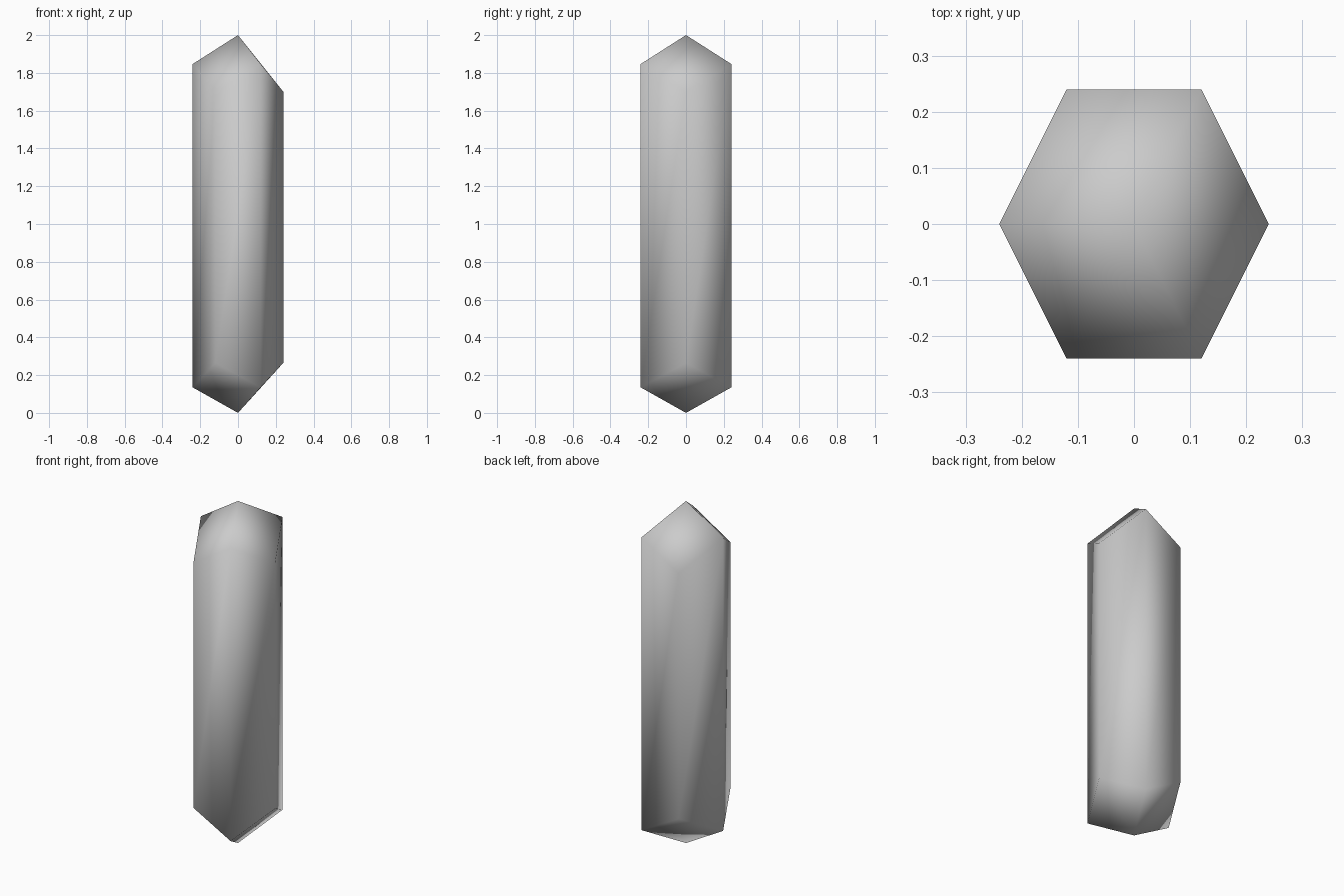
import bpy, bmesh
from math import cos, sin, pi

if "Cube" in bpy.data.objects:
    bpy.data.objects.remove(bpy.data.objects["Cube"])

R = 0.24                      # half width in x and y
SIDES = 6

bm = bmesh.new()

# Hexagonal rings, corners alternating between a deep and a shallow cut
def ring(deep, shallow):
    return [bm.verts.new((R * cos(i * pi / 3),
                          R * sin(i * pi / 3) / sin(pi / 3),
                          shallow if i % 2 else deep)) for i in range(SIDES)]

low, high = ring(0.265, 0.135), ring(1.70, 1.847)
base_tip = bm.verts.new((0, 0, 0))
top_tip = bm.verts.new((0, 0, 2))

# Shaft sides and pointed ends
for i in range(SIDES):
    j = (i + 1) % SIDES
    bm.faces.new((low[i], low[j], high[j], high[i]))
    bm.faces.new((high[i], high[j], top_tip))
    bm.faces.new((low[j], low[i], base_tip))

# Smooth shading runs across every edge
for f in bm.faces:
    f.smooth = True
bmesh.ops.recalc_face_normals(bm, faces=bm.faces[:])

mesh = bpy.data.meshes.new("crystal")
bm.to_mesh(mesh)
bm.free()
bpy.context.collection.objects.link(bpy.data.objects.new("crystal", mesh))
